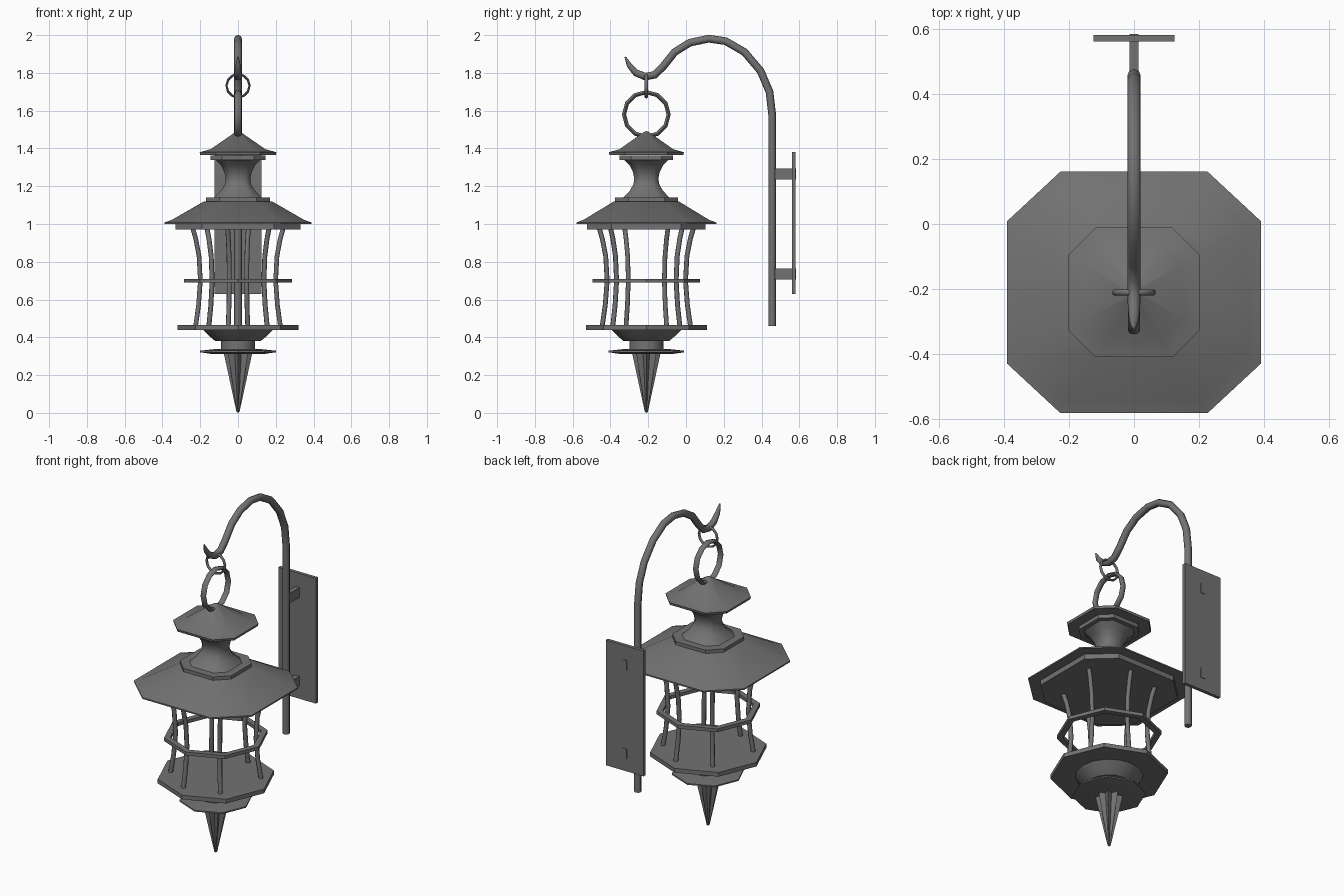
import bpy, bmesh, math
from mathutils import Vector

cube = bpy.data.objects.get("Cube")
if cube:
    bpy.data.objects.remove(cube, do_unlink=True)

AXIS_Y = -0.21  # lantern centre line

iron = bpy.data.materials.new("grey iron")
iron.use_nodes = True
GREY = (0.17, 0.17, 0.17, 1)
iron.diffuse_color = GREY
iron.node_tree.nodes["Principled BSDF"].inputs["Base Color"].default_value = GREY


def finish(name, bm, angle=30):
    bmesh.ops.recalc_face_normals(bm, faces=bm.faces)
    mesh = bpy.data.meshes.new(name)
    bm.to_mesh(mesh)
    bm.free()
    mesh.materials.append(iron)
    obj = bpy.data.objects.new(name, mesh)
    bpy.context.collection.objects.link(obj)
    bpy.ops.object.select_all(action='DESELECT')
    obj.select_set(True)
    bpy.context.view_layer.objects.active = obj
    bpy.ops.object.shade_smooth_by_angle(angle=math.radians(angle))
    return obj


def loft(name, shape, profile, angle=30, closed=False):
    """Stack scaled copies of a cross-section along the lantern axis."""
    bm = bmesh.new()
    rings = []
    for r, z in profile:
        if r == 0:
            rings.append([bm.verts.new((0, AXIS_Y, z))] * len(shape))
        else:
            rings.append([bm.verts.new((x * r, AXIS_Y + y * r, z)) for x, y in shape])
    n = len(shape)
    pairs = list(zip(rings, rings[1:]))
    if closed:
        pairs.append((rings[-1], rings[0]))
    for a, b in pairs:
        for i in range(n):
            j = (i + 1) % n
            bm.faces.new(list(dict.fromkeys((a[i], a[j], b[j], b[i]))))
    if not closed:
        for ring in (rings[0], rings[-1]):
            if ring[0] is not ring[1]:
                bm.faces.new(ring)
    return finish(name, bm, angle)


def box(name, low, high):
    bm = bmesh.new()
    bmesh.ops.create_cube(bm, size=1)
    low, high = Vector(low), Vector(high)
    for v in bm.verts:
        v.co = (low + high) / 2 + v.co * (high - low)
    return finish(name, bm)


def tube(name, points, radius, sides=8, end_taper=None):
    """Sweep a round section along a path and turn it into a mesh."""
    curve = bpy.data.curves.new(name + "_path", 'CURVE')
    curve.dimensions = '3D'
    curve.bevel_depth = radius
    curve.bevel_resolution = sides // 2 - 2
    curve.use_fill_caps = True
    spline = curve.splines.new('POLY')
    spline.points.add(len(points) - 1)
    for p, co in zip(spline.points, points):
        p.co = (*co, 1)
    for k, r in enumerate(end_taper or []):
        spline.points[k - len(end_taper)].radius = r
    temp = bpy.data.objects.new(name + "_path", curve)
    bpy.context.collection.objects.link(temp)
    bpy.context.view_layer.update()
    bm = bmesh.new()
    bm.from_mesh(temp.to_mesh())
    temp.to_mesh_clear()
    bpy.data.objects.remove(temp)
    return finish(name, bm, 50)


def chain_ring(name, z, radius, half_radial, half_width, across):
    """Flattened torus; across=True lies in the xz plane, else in yz."""
    bm = bmesh.new()
    n, m = 12, 8
    grid = []
    for i in range(n):
        a = math.tau * i / n
        row = []
        for k in range(m):
            b = math.tau * k / m
            r = radius + half_radial * math.cos(b)
            u, w = r * math.sin(a), half_width * math.sin(b)
            x, y = (u, w) if across else (w, u)
            row.append(bm.verts.new((x, AXIS_Y + y, z + r * math.cos(a))))
        grid.append(row)
    for i in range(n):
        for k in range(m):
            p, q = grid[i], grid[(i + 1) % n]
            bm.faces.new((p[k], q[k], q[(k + 1) % m], p[(k + 1) % m]))
    return finish(name, bm, 50)


def chamfered(depth):
    """Square with cut corners, half width 1."""
    quarter = [(1, 0.56), (0.58, depth)]
    return [(sx * x, sy * y) for sx, sy, pts in (
        (1, 1, quarter), (-1, 1, quarter[::-1]),
        (-1, -1, quarter), (1, -1, quarter[::-1])) for x, y in pts]


def polygon(n, inner=1):
    return [(math.cos(math.tau * i / n) * (inner if i % 2 else 1),
             math.sin(math.tau * i / n) * (inner if i % 2 else 1)) for i in range(n)]


ROOF, CAP = chamfered(0.95), chamfered(0.98)
OCTAGON, STAR = polygon(8), polygon(16, 0.6)

# Roof and chimney
loft("roof_underplate", ROOF, [(0.33, 0.97), (0.33, 1.0)])
loft("roof", ROOF, [(0.39, 1.0), (0.39, 1.008), (0.35, 1.022), (0.18, 1.12)])
loft("roof_collar", CAP, [(0.17, 1.12), (0.17, 1.14)])
loft("chimney_neck", CAP, [(0.125, 1.14), (0.09, 1.175), (0.07, 1.21), (0.065, 1.24),
                           (0.072, 1.275), (0.09, 1.31), (0.12, 1.34)], 50)
loft("cap_underplate", CAP, [(0.145, 1.34), (0.145, 1.362)])
loft("cap", CAP, [(0.2, 1.366), (0.203, 1.38), (0.145, 1.396), (0.012, 1.488), (0, 1.492)])

# Cage: open band and six bowed bars
loft("cage_band", OCTAGON, [(0.285, 0.69), (0.285, 0.71), (0.25, 0.71), (0.25, 0.69)], closed=True)
for i, (x, y) in enumerate([(0.24, 0.115), (0.165, -0.19), (0.055, 0.25)]):
    for side in (1, -1):
        path = [(side * x * f, AXIS_Y + side * y * f, z) for f, z in (
            (0.94, 0.45), (0.87, 0.57), (0.83, 0.7), (0.86, 0.83), (0.93, 0.92), (1, 0.98))]
        tube(f"cage_bar_{i}_{'a' if side > 0 else 'b'}", path, 0.013)

# Base, bowl and spike
loft("base_plate", OCTAGON, [(0.32, 0.44), (0.32, 0.465)])
loft("base_bowl", polygon(16), [(0.12, 0.38), (0.15, 0.405), (0.185, 0.44)])
loft("base_neck", polygon(16), [(0.09, 0.33), (0.09, 0.38)])
loft("spike_flange", OCTAGON, [(0.14, 0.312), (0.2, 0.321), (0.2, 0.329), (0.13, 0.337)])
loft("spike", STAR, [(0, 0), (0.008, 0.005), (0.075, 0.315)], 20)

# Hanging rings
chain_ring("large_ring", 1.58, 0.118, 0.011, 0.018, False)
chain_ring("small_ring", 1.732, 0.061, 0.006, 0.009, True)

# Hooked arm
arm = [(0.456, 0.46), (0.456, 1.58), (0.442, 1.7), (0.395, 1.81), (0.31, 1.91), (0.21, 1.968),
       (0.12, 1.981), (0.02, 1.96), (-0.06, 1.91), (-0.12, 1.835), (-0.165, 1.79),
       (-0.215, 1.78), (-0.265, 1.8), (-0.3, 1.84), (-0.322, 1.885)]
tube("hooked_arm", [(0, y, z) for y, z in arm], 0.0205, 8, (1, 0.9, 0.7, 0.2))

# Wall mount
box("wall_plate", (-0.125, 0.56, 0.63), (0.125, 0.58, 1.38))
for label, z in (("lower", 0.735), ("upper", 1.265)):
    box(label + "_spacer", (-0.014, 0.455, z - 0.03), (0.014, 0.583, z + 0.03))
